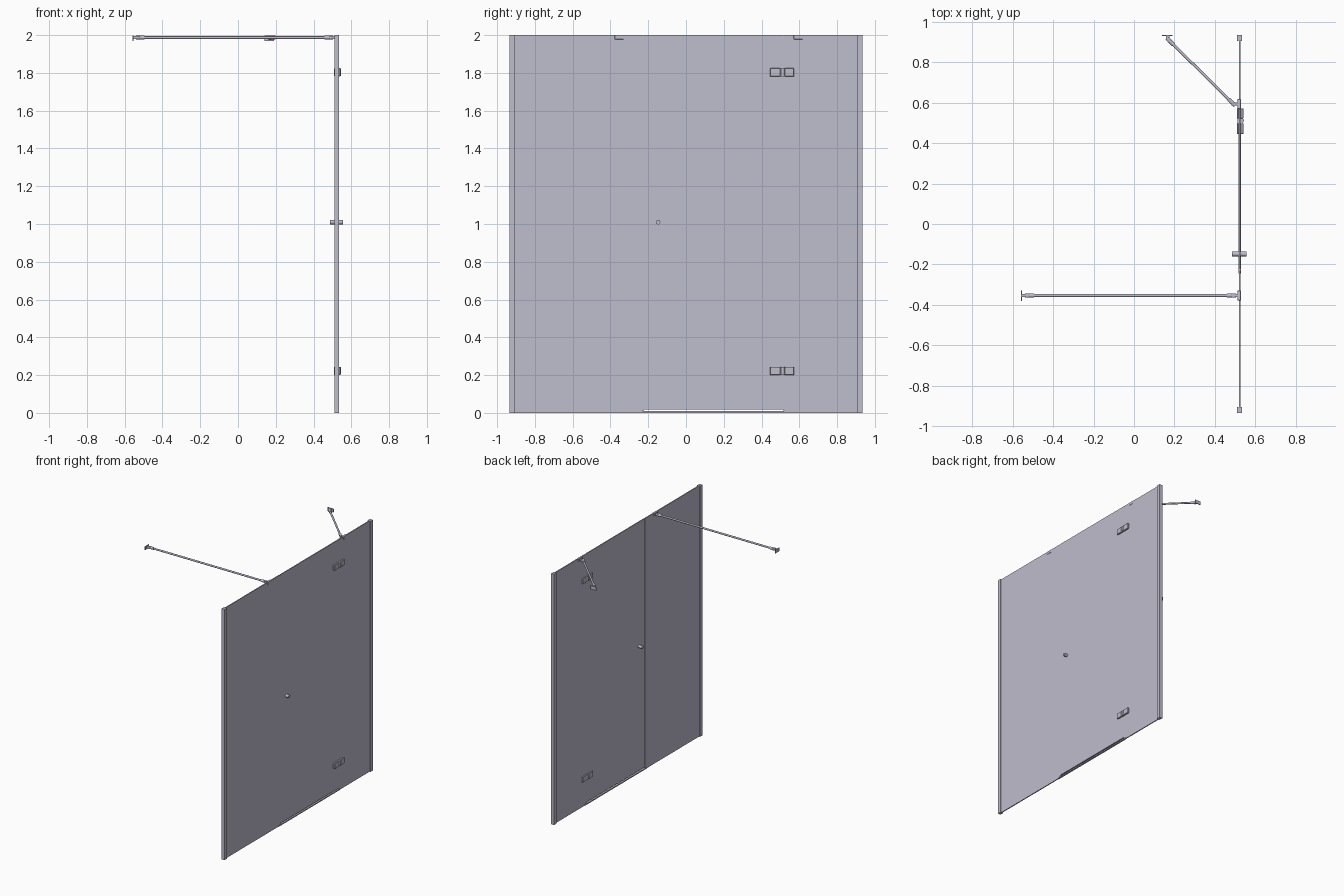
import bpy, bmesh, math
from mathutils import Vector, Matrix

cube = bpy.data.objects.get("Cube")
if cube:
    bpy.data.objects.remove(cube, do_unlink=True)

# One pale lavender grey for glass and fittings
grey = bpy.data.materials.new("lavender_grey")
grey.use_nodes = True
tint = (0.52, 0.51, 0.61, 1)
grey.diffuse_color = tint
grey.node_tree.nodes["Principled BSDF"].inputs["Base Color"].default_value = tint

GX = 0.523   # plane of the glass
BAR_Z = 1.987


def finish(name, bm):
    mesh = bpy.data.meshes.new(name)
    bm.to_mesh(mesh)
    bm.free()
    obj = bpy.data.objects.new(name, mesh)
    bpy.context.collection.objects.link(obj)
    mesh.materials.append(grey)
    return obj


def box(name, x, y, z, bevel=0):
    """Box from (low, high) pairs."""
    bm = bmesh.new()
    size = [b - a for a, b in (x, y, z)]
    mid = [(a + b) / 2 for a, b in (x, y, z)]
    bmesh.ops.create_cube(bm, size=1, matrix=Matrix.Translation(mid) @ Matrix.Diagonal((*size, 1)))
    obj = finish(name, bm)
    if bevel:
        mod = obj.modifiers.new("Bevel", "BEVEL")
        mod.width = bevel
        mod.segments = 1
    return obj


def rod(name, start, end, radius, sides=24):
    """Smooth cylinder between two points."""
    a, b = Vector(start), Vector(end)
    bm = bmesh.new()
    turn = (b - a).to_track_quat("Z", "Y").to_matrix().to_4x4()
    bmesh.ops.create_cone(bm, cap_ends=True, segments=sides, radius1=radius, radius2=radius,
                          depth=(b - a).length, matrix=Matrix.Translation((a + b) / 2) @ turn)
    obj = finish(name, bm)
    for face in obj.data.polygons:
        face.use_smooth = len(face.vertices) == 4
    for edge in obj.data.edges:
        ends = [obj.data.vertices[i].co for i in edge.vertices]
        edge.use_edge_sharp = abs((ends[1] - ends[0]).dot((b - a).normalized())) < 1e-4
    return obj


def around(c, half):
    return (c - half, c + half)


# Glass panels
glass = around(GX, 0.004)
box("front_fixed_panel", glass, (-0.922, -0.231), (0, 2))
box("door_panel", around(GX + 0.001, 0.004), (-0.222, 0.514), (0.018, 2))
box("rear_fixed_panel", glass, (0.520, 0.922), (0, 2))

# Seals along the door edges
box("door_closing_seal", around(GX, 0.006), (-0.231, -0.222), (0.012, 1.998))
box("door_hinge_seal", around(GX, 0.004), (0.514, 0.520), (0.012, 1.998))

# Threshold under the door
box("threshold", around(GX, 0.007), (-0.245, 0.53), (0, 0.009))

# U-shaped wall channels at both ends
for side, name in ((-1, "front"), (1, "rear")):
    for x, part in ((0.513, "inner"), (0.533, "outer")):
        box(f"{name}_channel_{part}_flange", around(x, 0.0025),
            sorted((side * 0.906, side * 0.935)), (0, 2))
    box(f"{name}_channel_web", around(GX, 0.0125), sorted((side * 0.930, side * 0.935)), (0, 2))
    box(f"{name}_channel_filler", around(GX, 0.008), sorted((side * 0.909, side * 0.931)), (0, 2))

# Hinges: a leaf on each side of the joint, clamped on both glass faces
for z, name in ((0.222, "lower"), (1.803, "upper")):
    for x, face in (((0.527, 0.541), "outer"), ((0.509, 0.519), "inner")):
        box(f"{name}_hinge_{face}_door_leaf", x, (0.445, 0.499), around(z, 0.022), 0.002)
        box(f"{name}_hinge_{face}_fixed_leaf", x, (0.522, 0.572), around(z, 0.022), 0.002)
    box(f"{name}_hinge_block", (0.512, 0.538), (0.498, 0.523), around(z, 0.021))
    rod(f"{name}_hinge_pin", (0.534, 0.512, z - 0.02), (0.534, 0.512, z + 0.02), 0.010)

# Door knob through the glass
rod("door_knob", (0.486, -0.148, 1.01), (0.557, -0.148, 1.01), 0.012)


def support_bar(name, glass_y, wall, plate_x, plate_y):
    """Round bar from a glass clamp to a wall plate."""
    a = Vector((0.492, glass_y, BAR_Z))
    b = Vector((*wall, BAR_Z))
    d = (b - a).normalized()
    rod(f"{name}_bar", a, b, 0.007)
    rod(f"{name}_glass_sleeve", a - d * 0.012, a + d * 0.033, 0.010)
    rod(f"{name}_wall_sleeve", b + d * 0.012, b - d * 0.033, 0.010)
    rod(f"{name}_glass_pivot", a - Vector((0, 0, 0.008)), a + Vector((0, 0, 0.008)), 0.011)
    rod(f"{name}_wall_pivot", b - Vector((0, 0, 0.008)), b + Vector((0, 0, 0.008)), 0.011)
    box(f"{name}_glass_neck", (0.49, 0.513), around(glass_y, 0.008), around(BAR_Z, 0.007))
    box(f"{name}_glass_clamp", (0.512, 0.529), around(glass_y, 0.024), (1.978, 2.001), 0.001)
    box(f"{name}_wall_plate", plate_x, plate_y, (1.968, 1.997), 0.001)


# Front bar runs straight across, rear bar runs diagonally
support_bar("front_support", -0.354, (-0.528, -0.354), (-0.559, -0.553), around(-0.354, 0.026))
box("front_support_wall_neck", (-0.555, -0.526), around(-0.354, 0.008), around(BAR_Z, 0.007))
support_bar("rear_support", 0.594, (0.172, 0.910), around(0.165, 0.026), (0.929, 0.935))
box("rear_support_wall_neck", around(0.167, 0.008), (0.908, 0.931), around(BAR_Z, 0.007))
